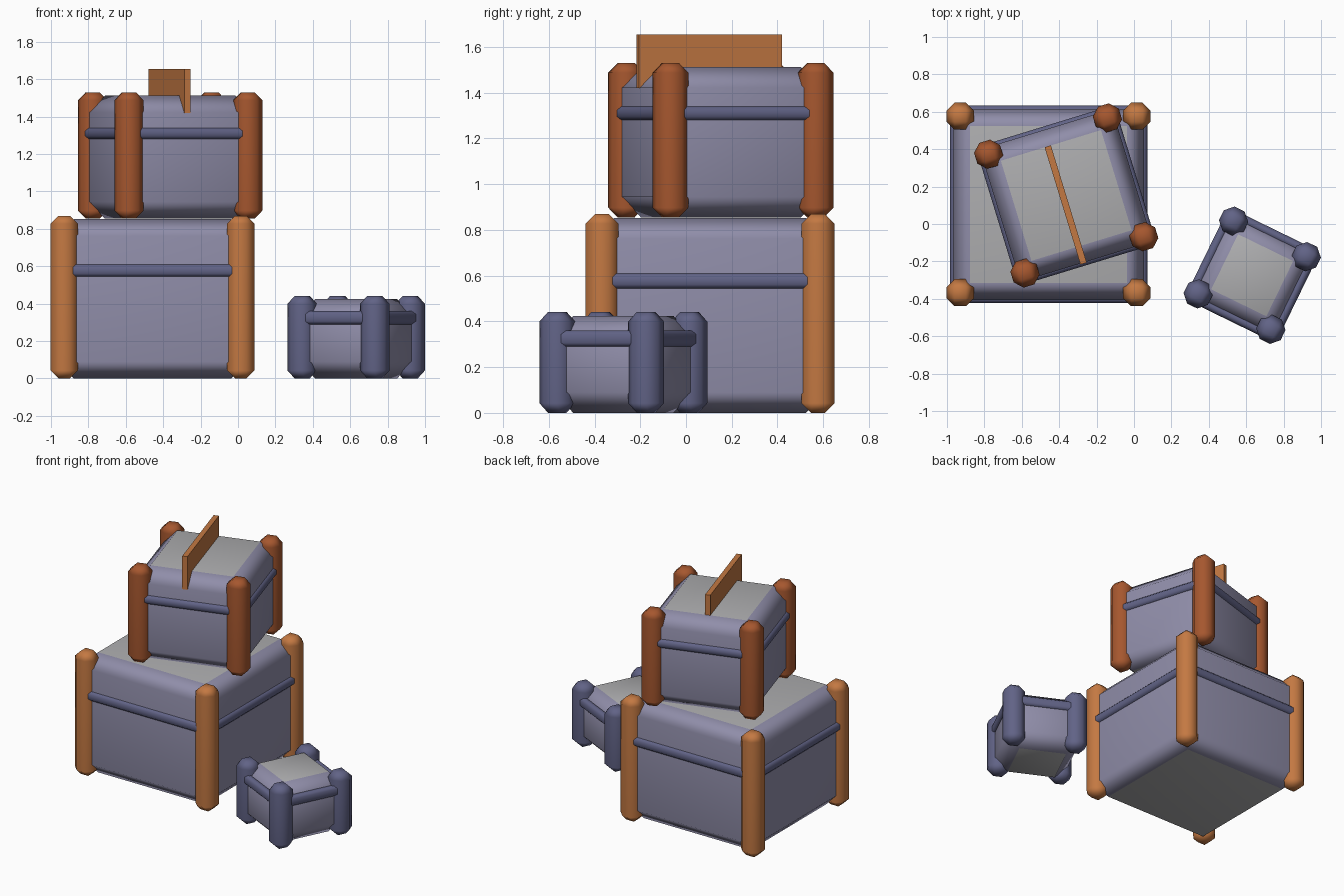
import bpy, bmesh
from math import radians
from mathutils import Matrix, Vector

if "Cube" in bpy.data.objects:
    bpy.data.objects.remove(bpy.data.objects["Cube"])


def material(name, rgb):
    m = bpy.data.materials.new(name)
    m.diffuse_color = (*rgb, 1)
    m.use_nodes = True
    m.node_tree.nodes["Principled BSDF"].inputs["Base Color"].default_value = m.diffuse_color
    return m


WALL = material("lavender_panel", (0.28, 0.27, 0.40))
FLAT = material("grey_panel", (0.42, 0.42, 0.43))
ORANGE = material("orange_wood", (0.55, 0.19, 0.055))
RUST = material("rust_wood", (0.38, 0.095, 0.028))
BLUE = material("blue_metal", (0.12, 0.125, 0.24))


def box(name, frame, lo, hi, bevel, mat, flat_mat=None):
    """Bevelled box between two corners, placed by a frame matrix."""
    lo, hi = Vector(lo), Vector(hi)
    bm = bmesh.new()
    bmesh.ops.create_cube(bm, size=1)
    bmesh.ops.scale(bm, vec=hi - lo, verts=bm.verts)
    bmesh.ops.translate(bm, vec=(lo + hi) / 2, verts=bm.verts)
    if bevel:
        bmesh.ops.bevel(bm, geom=bm.edges[:], offset=bevel, segments=1,
                        affect='EDGES', profile=0.5)
    bm.normal_update()
    for f in bm.faces:
        f.smooth = bevel > 0
        if flat_mat and abs(f.normal.z) > 0.99:
            f.material_index = 1
    me = bpy.data.meshes.new(name)
    bm.to_mesh(me)
    bm.free()
    me.materials.append(mat)
    if flat_mat:
        me.materials.append(flat_mat)
    ob = bpy.data.objects.new(name, me)
    ob.matrix_world = frame
    bpy.context.collection.objects.link(ob)
    if bevel:
        # keeps the large faces flat while the bevels blend
        ob.modifiers.new("normals", 'WEIGHTED_NORMAL')
    return ob


def crate(name, x, y, z, turn, half, height, band, post_mat):
    """half = distance from the centre to the post axes."""
    frame = Matrix.Translation((x, y, z)) @ Matrix.Rotation(radians(turn), 4, 'Z')
    b, r = half + 0.038, 0.0725
    # body
    box(name + "_body", frame, (-b, -b, 0), (b, b, height - 0.018), 0.09, WALL, FLAT)
    # corner posts
    for i, (sx, sy) in enumerate([(-1, -1), (1, -1), (1, 1), (-1, 1)]):
        px, py = sx * half, sy * half
        box(f"{name}_post_{i + 1}", frame, (px - r, py - r, 0),
            (px + r, py + r, height), 0.0425, post_mat)
    # band around the four sides
    for i in range(4):
        side = frame @ Matrix.Rotation(radians(90 * i), 4, 'Z')
        box(f"{name}_band_{i + 1}", side, (-half, -half - 0.056, band[0]),
            (half, -half - 0.005, band[1]), 0.016, BLUE)
    return frame


crate("large_crate", -0.457, 0.105, 0, 0, 0.472, 0.87, (0.545, 0.61), ORANGE)
top = crate("medium_crate", -0.3625, 0.1525, 0.855, 17, 0.332, 0.675,
            (0.425, 0.485), RUST)
crate("small_crate", 0.632, -0.274, 0, -26, 0.216, 0.442, (0.29, 0.36), BLUE)

# upright board set into the lid of the upper crate
box("lid_board", top, (-0.035, -0.375, 0.565), (0.0, 0.28, 0.80), 0, ORANGE)
